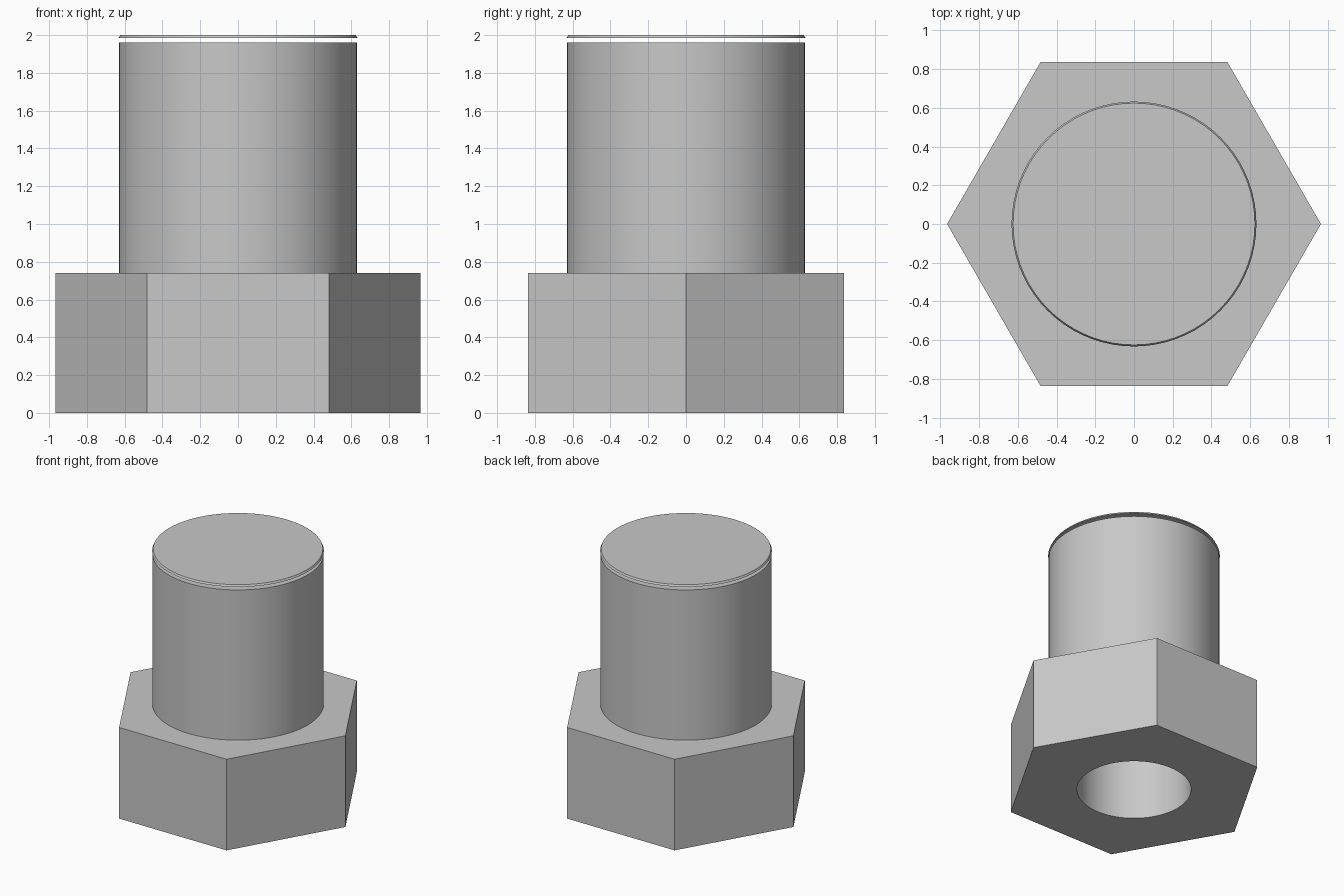
import bpy, bmesh, math

# Remove the default cube
cube = bpy.data.objects.get("Cube")
if cube:
    bpy.data.objects.remove(cube, do_unlink=True)

# Single steel colour
STEEL = (0.58, 0.58, 0.58, 1.0)
steel = bpy.data.materials.new("steel_grey")
steel.use_nodes = True
steel.diffuse_color = STEEL
steel.node_tree.nodes["Principled BSDF"].inputs["Base Color"].default_value = STEEL

SEGMENTS = 72


def ring(bm, sides, radius, z):
    """Closed loop of vertices around the z axis."""
    step = math.tau / sides
    return [bm.verts.new((radius * math.cos(i * step), radius * math.sin(i * step), z))
            for i in range(sides)]


def wall(bm, low, high):
    """Side faces between two loops with equal counts."""
    for i in range(len(low)):
        j = (i + 1) % len(low)
        bm.faces.new((low[i], low[j], high[j], high[i]))


def loop_edges(bm, loop):
    return [bm.edges.get((loop[i - 1], loop[i])) for i in range(len(loop))]


def finish(bm, name):
    bmesh.ops.recalc_face_normals(bm, faces=bm.faces)
    mesh = bpy.data.meshes.new(name)
    bm.to_mesh(mesh)
    bm.free()
    mesh.materials.append(steel)
    obj = bpy.data.objects.new(name, mesh)
    bpy.context.collection.objects.link(obj)
    bpy.ops.object.select_all(action="DESELECT")
    obj.select_set(True)
    bpy.context.view_layer.objects.active = obj
    bpy.ops.object.shade_smooth_by_angle(angle=math.radians(30))
    return obj


def turned_part(name, low_radius, low_z, high_radius, high_z):
    """Closed round part with straight or tapered sides."""
    bm = bmesh.new()
    low = ring(bm, SEGMENTS, low_radius, low_z)
    high = ring(bm, SEGMENTS, high_radius, high_z)
    wall(bm, low, high)
    bm.faces.new(low)
    bm.faces.new(high)
    return finish(bm, name)


# Hexagonal head with a blind bore in its underside
bm = bmesh.new()
hex_low = ring(bm, 6, 0.965, 0)
hex_high = ring(bm, 6, 0.965, 0.74)
bore_low = ring(bm, SEGMENTS, 0.42, 0)
bore_high = ring(bm, SEGMENTS, 0.42, 0.73)
wall(bm, hex_low, hex_high)
wall(bm, bore_low, bore_high)
bm.faces.new(hex_high)
bm.faces.new(bore_high)
bmesh.ops.triangle_fill(bm, use_beauty=True,
                        edges=loop_edges(bm, hex_low) + loop_edges(bm, bore_low))
finish(bm, "hex_head")

# Round shaft, and the thin tapered end cap set just clear of it
turned_part("shaft", 0.63, 0.74, 0.63, 1.96)
turned_part("end_cap", 0.632, 1.985, 0.624, 2.0)
